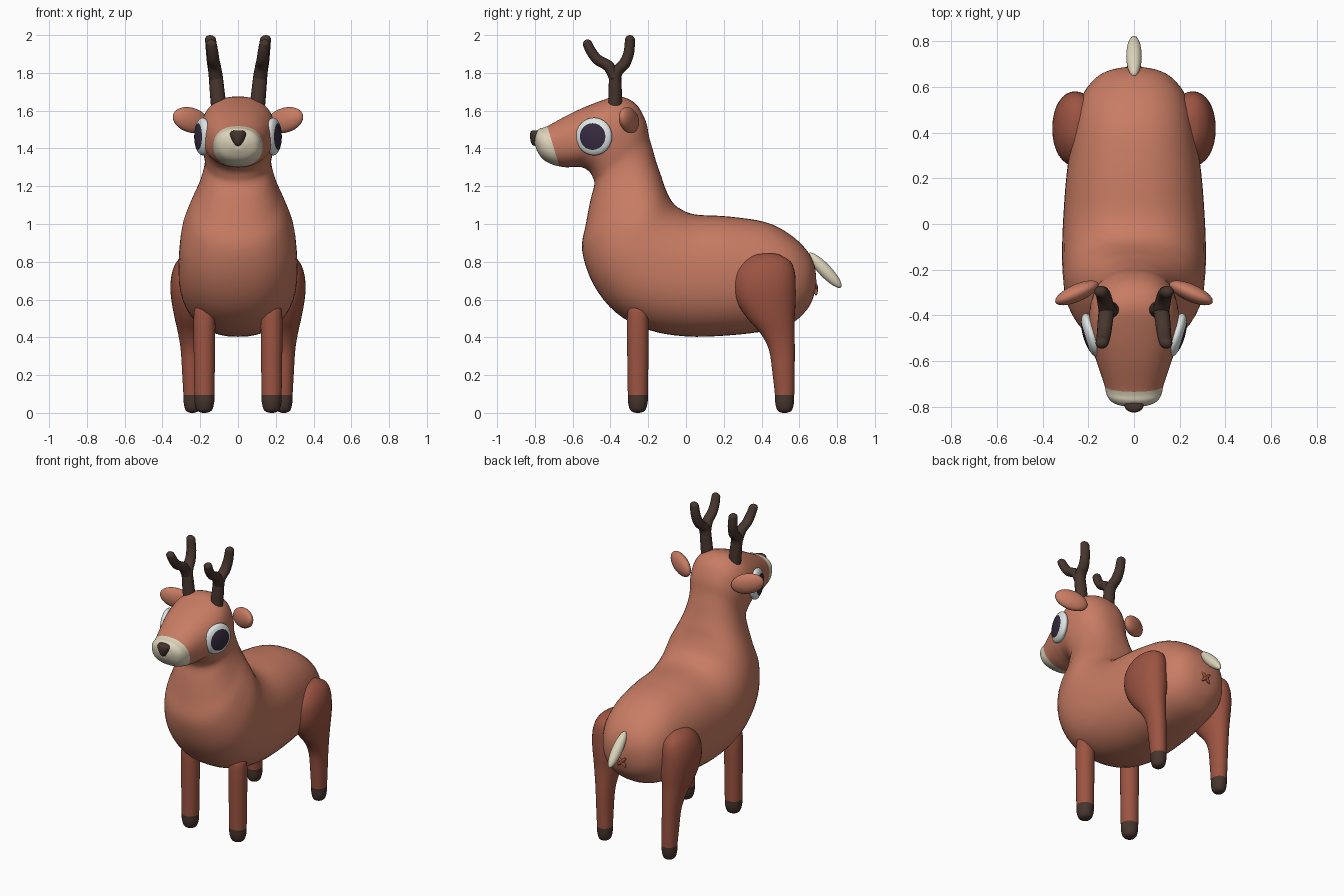
import bpy, bmesh, math
from mathutils import Vector, Matrix

if "Cube" in bpy.data.objects:
    bpy.data.objects.remove(bpy.data.objects["Cube"])


def material(name, hexa):
    def lin(c):
        return c / 12.92 if c <= 0.04045 else ((c + 0.055) / 1.055) ** 2.4
    m = bpy.data.materials.new(name)
    m.diffuse_color = [lin(int(hexa[i:i + 2], 16) / 255) for i in (0, 2, 4)] + [1]
    m.use_nodes = True
    m.node_tree.nodes["Principled BSDF"].inputs["Base Color"].default_value = m.diffuse_color
    return m


FUR = material("fur", "C87C63")
LEG = material("dark fur", "9C5442")
HORN = material("dark brown", "47352E")
CREAM = material("cream", "DDD4BA")
WHITE = material("eye white", "E2EAE8")
PUPIL = material("pupil", "352B40")


def finish(name, bm, mats, mirror=False):
    bmesh.ops.recalc_face_normals(bm, faces=bm.faces)
    for f in bm.faces:
        f.smooth = True
    me = bpy.data.meshes.new(name)
    bm.to_mesh(me)
    bm.free()
    for m in mats:
        me.materials.append(m)
    ob = bpy.data.objects.new(name, me)
    bpy.context.collection.objects.link(ob)
    if mirror:
        ob.modifiers.new("mirror", 'MIRROR').use_mirror_merge = False
    return ob


def loft(name, stations, mats, split=999, p=2.0, steps=4, segs=32, mirror=False):
    """Skin smoothly interpolated rings. Station: x, y, z, half-height dy, dz, half-width.
    Rings after station number 'split' take the second material."""
    st = [Vector(s) for s in stations]
    st = [st[0]] + st + [st[-1]]
    rows = []
    for i in range(1, len(st) - 2):
        a, b, c, d = st[i - 1:i + 3]
        for k in range(steps):
            t = k / steps
            rows.append(0.5 * (2 * b + (c - a) * t + (2 * a - 5 * b + 4 * c - d) * t * t
                               + (3 * b - a - 3 * c + d) * t ** 3))
    rows.append(st[-1])
    bm = bmesh.new()
    rings = []
    for x, y, z, dy, dz, w in rows:
        ring = []
        for j in range(segs):
            a = 2 * math.pi * j / segs
            c, s = (math.copysign(abs(v) ** (2 / p), v) for v in (math.cos(a), math.sin(a)))
            ring.append(bm.verts.new((x + w * c, y + dy * s, z + dz * s)))
        rings.append(ring)
    for i, (r, q) in enumerate(zip(rings, rings[1:])):
        for j in range(segs):
            k = (j + 1) % segs
            f = bm.faces.new((r[j], r[k], q[k], q[j]))
            f.material_index = int(i >= split * steps)
    bm.faces.new(rings[0])
    bm.faces.new(rings[-1]).material_index = int(split < 999)
    return finish(name, bm, mats, mirror)


def tube(name, path, radii, mat):
    """Round-ended mirrored tube along a path lying close to the y-z plane."""
    pts = [Vector(q) for q in path]
    out = []
    for i, q in enumerate(pts):
        t = (pts[min(i + 1, len(pts) - 1)] - pts[max(i - 1, 0)]).normalized()
        u = t.cross(Vector((1, 0, 0))).normalized()
        r = radii[0] + (radii[1] - radii[0]) * i / (len(pts) - 1)
        out.append((*q, u.y * r, u.z * r, r * 1.12))
    for f, g in ((0.5, 0.87), (0.87, 0.5), (1.0, 0.06)):
        e = pts[-1] + t * r * f
        out.append((*e, u.y * r * g, u.z * r * g, r * 1.12 * g))
    return loft(name, out, [mat], segs=16, mirror=True)


def ellipsoid(name, centre, axis, size, mats, rule=None, mirror=False):
    """Sphere scaled by size, its local z turned along axis."""
    bm = bmesh.new()
    bmesh.ops.create_uvsphere(bm, u_segments=32, v_segments=16, radius=1)
    if rule:
        for f in bm.faces:
            f.material_index = int(rule(f.calc_center_median()))
    rot = Vector(axis).to_track_quat('Z', 'Y').to_matrix().to_4x4()
    bm.transform(Matrix.Translation(centre) @ rot @ Matrix.Diagonal((*size, 1)))
    return finish(name, bm, mats, mirror)


# Body, neck and head: rings given by upper and lower outline point and half-width
outline = [
    (.69, .70, .69, .68, .01), (.68, .78, .67, .60, .10), (.64, .86, .635, .54, .17),
    (.55, .945, .56, .475, .23), (.42, 1.01, .43, .435, .265), (.22, 1.04, .22, .41, .295),
    (.05, 1.05, 0, .405, .31), (-.03, 1.08, -.20, .44, .315), (-.075, 1.12, -.37, .53, .312),
    (-.11, 1.19, -.49, .68, .298), (-.13, 1.25, -.55, .86, .258), (-.155, 1.32, -.53, 1.0, .215),
    (-.175, 1.39, -.505, 1.13, .185), (-.195, 1.46, -.485, 1.21, .175),
    (-.215, 1.55, -.495, 1.25, .185), (-.27, 1.64, -.515, 1.28, .195),
    (-.36, 1.675, -.55, 1.30, .195), (-.47, 1.645, -.59, 1.303, .185),
    (-.60, 1.59, -.63, 1.30, .16), (-.735, 1.518, -.67, 1.305, .13),
    (-.775, 1.505, -.715, 1.318, .12), (-.795, 1.48, -.76, 1.345, .095),
    (-.802, 1.44, -.79, 1.39, .04), (-.80, 1.42, -.795, 1.41, .01)]
loft("body_neck_and_head",
     [(0, (a + c) / 2, (b + d) / 2, (a - c) / 2, (b - d) / 2, w) for a, b, c, d, w in outline],
     [FUR, CREAM], split=19, p=2.3, segs=48)

# Legs, top to bottom: x, y, z, half-depth, half-width
front = [(.178, -.255, .58, .01, .01), (.178, -.255, .56, .045, .045),
         (.178, -.255, .50, .057, .057), (.178, -.255, .30, .056, .056),
         (.178, -.255, .095, .053, .053), (.178, -.255, .05, .051, .051),
         (.178, -.255, .012, .038, .038), (.178, -.255, 0, .01, .01)]
hind = [(.245, .44, .845, .02, .01), (.248, .43, .835, .07, .04), (.25, .43, .80, .125, .075),
        (.255, .42, .74, .157, .095), (.258, .418, .66, .163, .10), (.255, .427, .58, .153, .095),
        (.255, .45, .50, .125, .08), (.252, .485, .42, .09, .065), (.248, .508, .33, .068, .055),
        (.245, .517, .20, .058, .05), (.242, .522, .095, .051, .047), (.242, .522, .05, .049, .045),
        (.242, .522, .012, .037, .034), (.242, .522, 0, .01, .01)]
for name, rows, hoof in (("front_legs", front, 4), ("hind_legs", hind, 10)):
    loft(name, [(x, y, z, d, 0, w) for x, y, z, d, w in rows], [LEG, HORN],
         split=hoof, p=2.1, mirror=True)

# Antlers: main beam and front tine
tube("antler_beams", [(.10, -.375, 1.60), (.112, -.375, 1.72), (.12, -.37, 1.80),
                      (.13, -.325, 1.85), (.138, -.302, 1.91), (.145, -.297, 1.974)],
     (.037, .026), HORN)
tube("antler_tines", [(.118, -.375, 1.77), (.124, -.41, 1.835), (.13, -.468, 1.87),
                      (.135, -.503, 1.915), (.14, -.521, 1.952)], (.032, .025), HORN)

# Ears
ellipsoid("ears", (.25, -.302, 1.55), (.17, -.075, .05), (.038, .066, .105), [FUR], mirror=True)

# Eyes with the pupil as the middle of the dome
ellipsoid("eyes", (.187, -.487, 1.463), (.956, -.29, 0), (.10, .10, .036), [WHITE, PUPIL],
          rule=lambda c: c.z > 0 and math.hypot(c.x, c.y) < .707, mirror=True)

# Nose
loft("nose", [(0, -.793, z, d, 0, w) for z, d, w in
              ((1.496, .012, .015), (1.49, .028, .036), (1.47, .033, .042),
               (1.44, .03, .03), (1.42, .022, .016), (1.414, .008, .005))], [HORN], segs=24)

# Tail and crossed mark under it
ellipsoid("tail", (0, .735, .755), (0, .17, -.18), (.034, .034, .125), [CREAM])
for side, label in ((1, "left"), (-1, "right")):
    ellipsoid("rump_mark_" + label, (0, .688, .655), (side, 0, 1), (.011, .011, .045), [LEG])
